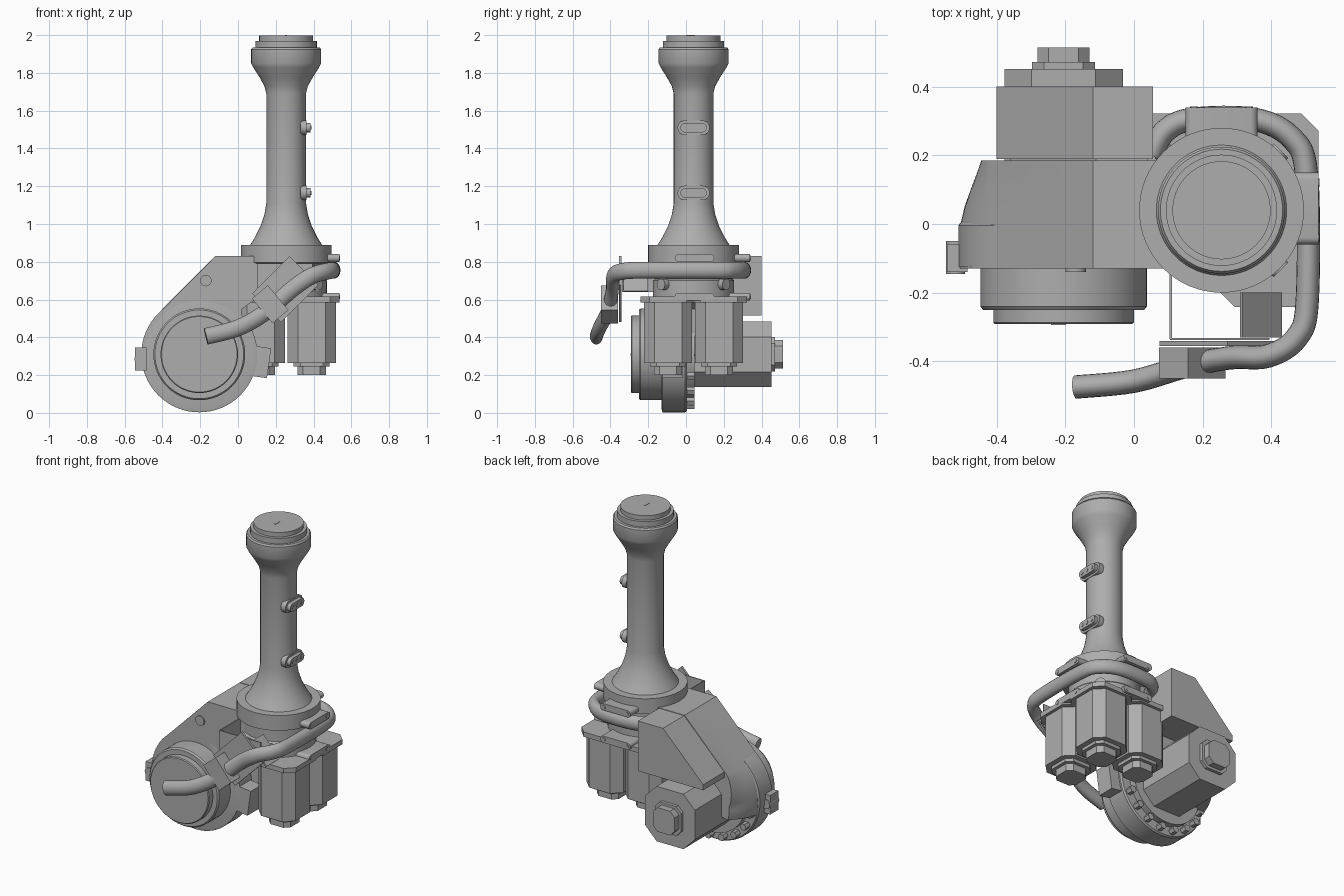
import bpy, bmesh, math
from mathutils import Vector, Matrix

cube = bpy.data.objects.get("Cube")
if cube:
    bpy.data.objects.remove(cube, do_unlink=True)

grey = bpy.data.materials.new("machine_grey")
grey.use_nodes = True
COLOUR = (0.42, 0.42, 0.42, 1)
grey.diffuse_color = COLOUR
grey.node_tree.nodes["Principled BSDF"].inputs["Base Color"].default_value = COLOUR
parts = []


def loft(name, rings):
    """Skin a list of equal rings of points and cap both ends."""
    bm = bmesh.new()
    vs = [[bm.verts.new(p) for p in r] for r in rings]
    n = len(vs[0])
    for a, b in zip(vs, vs[1:]):
        for i in range(n):
            j = (i + 1) % n
            bm.faces.new((a[i], a[j], b[j], b[i]))
    bm.faces.new(vs[0])
    bm.faces.new(vs[-1])
    bmesh.ops.recalc_face_normals(bm, faces=bm.faces)
    mesh = bpy.data.meshes.new(name)
    bm.to_mesh(mesh)
    bm.free()
    mesh.materials.append(grey)
    ob = bpy.data.objects.new(name, mesh)
    bpy.context.collection.objects.link(ob)
    parts.append(ob)
    return ob


def place(u, v, w, axis):
    return {"z": (u, v, w), "y": (u, w, v), "x": (w, u, v)}[axis]


def prism(name, pts, axis, lo, hi):
    return loft(name, [[place(u, v, w, axis) for u, v in pts] for w in (lo, hi)])


def circle(u, v, r, n=48, start=0):
    return [(u + r * math.cos(start + math.tau * i / n),
             v + r * math.sin(start + math.tau * i / n)) for i in range(n)]


def turned(name, u, v, axis, profile, n=64):
    return loft(name, [[place(a, b, w, axis) for a, b in circle(u, v, r, n)]
                       for r, w in profile])


def chamfered(u, v, h, c):
    """Square of half size h with cut corners."""
    k = h - c
    return [(u + x, v + y) for x, y in ((h, -k), (h, k), (k, h), (-k, h),
                                        (-h, k), (-h, -k), (-k, -h), (k, -h))]


def pill(u, v, half, r, n=10):
    pts = []
    for side in (0, 1):
        cu = u + (half - r) * (1 - 2 * side)
        for i in range(n + 1):
            a = -math.pi / 2 + math.pi * (side + i / n)
            pts.append((cu + r * math.cos(a), v + r * math.sin(a)))
    return pts


def box(name, centre, size, tilt=0.0):
    x, y, z = (s / 2 for s in size)
    ob = prism(name, [(-x, -y), (x, -y), (x, y), (-x, y)], "z", -z, z)
    ob.data.transform(Matrix.Translation(centre) @ Matrix.Rotation(tilt, 4, "Y"))
    return ob


CX, CY = 0.255, 0.04     # column axis
DX, DZ = -0.205, 0.31    # drum axis

# Column with flared foot and head
turned("column", CX, CY, "z", [
    (0.228, 0.79), (0.24, 0.795), (0.24, 0.89), (0.19, 0.89), (0.165, 0.93),
    (0.135, 0.99), (0.115, 1.05), (0.105, 1.11), (0.105, 1.69), (0.115, 1.73),
    (0.14, 1.775), (0.175, 1.83), (0.185, 1.85), (0.185, 1.925), (0.178, 1.935),
    (0.162, 1.935), (0.162, 1.97), (0.143, 1.97), (0.143, 1.998)])
box("column_slot", (CX, 0.025, 1.998), (0.01, 0.045, 0.004))
for z in (1.165, 1.51):
    prism("column_pad", pill(CY, z, 0.07, 0.025), "x", 0.34, 0.385)
    prism("column_pad_root", pill(CY, z, 0.085, 0.038), "x", 0.33, 0.362)
    for dy in (-0.042, 0, 0.042):
        prism("pad_bolt", circle(CY + dy, z, 0.011, 12), "x", 0.384, 0.388)

# Wrist body under the column
turned("wrist_body", CX, CY, "z", [(0.215, 0.585), (0.215, 0.70), (0.205, 0.71),
                                   (0.205, 0.78), (0.23, 0.80)])
for a in (-45, 45, 135):
    r = math.radians(a)
    ob = prism("wrist_boss", circle(0, 0, 0.03, 24), "x", 0.18, 0.245)
    ob.data.transform(Matrix.Translation((CX, CY, 0.68)) @ Matrix.Rotation(r, 4, "Z"))

# Mounting pads on the side and rear of the wrist
for z in (0.82, 0.615):
    prism("side_pad", pill(CY + 0.005, z, 0.105, 0.021), "x", 0.42, 0.537)
    prism("rear_pad", pill(CX, z, 0.105, 0.021), "y", 0.2, 0.34)
    for d in (-0.08, 0.08):
        prism("side_pad_bolt", circle(CY + d, z, 0.012, 12), "x", 0.536, 0.54)
        prism("rear_pad_bolt", circle(CX + d, z, 0.012, 12), "y", 0.339, 0.343)

# Three hanging motors
for sx, sy in ((1, -1), (1, 1), (-1, 1)):
    x, y = CX + sx * 0.135, CY + sy * 0.135
    prism("motor_plate", chamfered(x, y, 0.147, 0.05), "z", 0.585, 0.615)
    prism("motor_body", chamfered(x, y, 0.128, 0.055), "z", 0.265, 0.59)
    prism("motor_collar", chamfered(x, y, 0.095, 0.035), "z", 0.245, 0.27)
    prism("motor_cap", chamfered(x, y, 0.075, 0.03), "z", 0.2, 0.25)

# Drum facing the front
turned("drum", DX, DZ, "y", [(0.285, -0.13), (0.307, -0.125), (0.307, -0.005), (0.3, 0.005)])
turned("drum_step", DX, DZ, "y", [(0.243, 0.045), (0.243, -0.24), (0.235, -0.25),
                                  (0.205, -0.25), (0.205, -0.287), (0.2, -0.292)])
box("drum_slot", (-0.22, -0.292, DZ), (0.045, 0.004, 0.01))
for k in range(8):
    a = math.radians(195 + 20 * k)
    prism("drum_bolt", circle(DX + 0.272 * math.cos(a), DZ + 0.272 * math.sin(a), 0.022, 6),
          "y", 0, 0.045)

# Swept housing that joins the drum to the wrist, rounded towards the rear
rings = []
for w in (-0.13, -0.06, 0, 0.05, 0.1, 0.145, 0.185):
    shrink = 0.08 * max(0, (w + 0.06) / 0.245) ** 2
    pts = []
    for k in range(13):
        deg = 195 - 5 * k
        rad = 0.305 - shrink * min(1, (195 - deg and (deg - 135) / 40) if deg < 195 else 1)
        a = math.radians(deg)
        pts.append((DX + rad * math.cos(a), DZ + rad * math.sin(a)))
    pts += [(-0.12, 0.83), (0.09, 0.83), (0.12, 0.8), (0.12, 0.62), (0.02, 0.55), (0.0, DZ)]
    rings.append([place(u, v, w, "y") for u, v in pts])
loft("housing", rings)
prism("rear_block", [(0.055, 0.83), (-0.12, 0.83), (-0.4, 0.55), (-0.4, 0.515), (0.055, 0.515)],
      "y", 0.19, 0.4)
prism("block_joint", [(0.04, 0.815), (-0.11, 0.815), (-0.36, 0.56), (0.04, 0.56)],
      "y", 0.17, 0.2)
prism("housing_plug", circle(-0.17, 0.7, 0.03, 24), "y", -0.14, -0.1)
prism("wrist_bridge", [(0.05, 0.6), (0.25, 0.6), (0.25, 0.79), (0.05, 0.79)], "y", -0.13, 0.16)

# Lugs on the drum rim
box("outer_lug", (-0.515, -0.1, 0.285), (0.06, 0.08, 0.12))
prism("outer_lug_bolt", circle(-0.52, 0.285, 0.028, 20), "y", -0.146, -0.05)
box("lower_lug", (0.115, -0.07, 0.27), (0.1, 0.11, 0.16), math.radians(8))

# Drive motor at the rear
prism("drive_motor", chamfered(DX, DZ, 0.173, 0.08), "y", 0.04, 0.452)
prism("drive_collar", chamfered(DX, DZ, 0.092, 0.035), "y", 0.44, 0.472)
prism("drive_cap", chamfered(DX, DZ, 0.076, 0.032), "y", 0.46, 0.514)

# Sheet bracket carrying the hose clamp
box("bracket_side", (0.107, -0.23, 0.715), (0.006, 0.21, 0.15))
box("bracket_front", (0.25, -0.335, 0.715), (0.29, 0.006, 0.15))
box("bracket_slope", (0.37, -0.265, 0.705), (0.17, 0.13, 0.01), math.radians(47))
box("clamp_plate", (0.25, -0.348, 0.655), (0.28, 0.014, 0.215), math.radians(-45))
box("clamp", (0.17, -0.405, 0.575), (0.11, 0.09, 0.17), math.radians(-40))

# Oval hose wrapping the wrist and dropping across the drum
knots = [Vector(p) for p in (
    (0.05, 0.2, 0.755), (0.09, 0.27, 0.755), (0.17, 0.305, 0.755), (0.35, 0.305, 0.755),
    (0.46, 0.25, 0.755), (0.503, 0.14, 0.755), (0.505, -0.22, 0.755), (0.475, -0.33, 0.75),
    (0.39, -0.385, 0.725), (0.28, -0.39, 0.65), (0.15, -0.415, 0.535), (0, -0.458, 0.45),
    (-0.17, -0.475, 0.405))]
path = []
for i in range(len(knots) - 1):
    p0, p1 = knots[max(i - 1, 0)], knots[i]
    p2, p3 = knots[i + 1], knots[min(i + 2, len(knots) - 1)]
    m1, m2 = (p2 - p0) / 2, (p3 - p1) / 2
    for k in range(6):
        t = k / 6
        path.append(p1 * (2 * t**3 - 3 * t**2 + 1) + m1 * (t**3 - 2 * t**2 + t)
                    + p2 * (3 * t**2 - 2 * t**3) + m2 * (t**3 - t**2))
path.append(knots[-1])
rings = []
for i, p in enumerate(path):
    t = (path[min(i + 1, len(path) - 1)] - path[max(i - 1, 0)]).normalized()
    side = t.cross(Vector((0, 0, 1))).normalized()
    up = side.cross(t)
    rings.append([p + side * u + up * v * 1.3 for u, v in circle(0, 0, 0.034, 20)])
loft("hose", rings)

# Smooth rounded parts while keeping hard edges
bpy.ops.object.select_all(action="DESELECT")
for ob in parts:
    ob.select_set(True)
bpy.context.view_layer.objects.active = parts[0]
bpy.ops.object.shade_smooth_by_angle(angle=math.radians(30))
